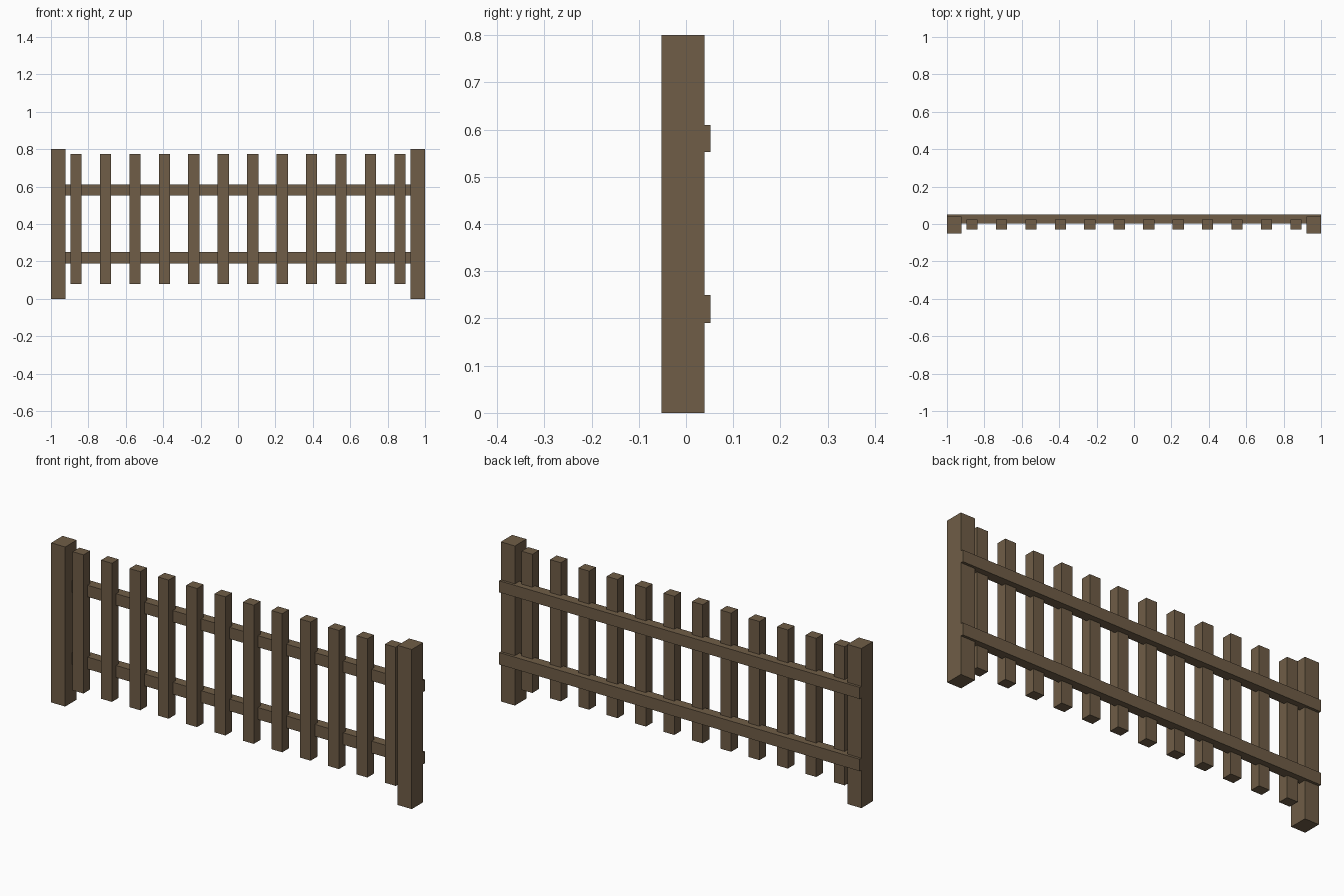
import bpy

if "Cube" in bpy.data.objects:
    bpy.data.objects.remove(bpy.data.objects["Cube"])

# Single weathered wood colour
wood = bpy.data.materials.new("brown_wood")
wood.diffuse_color = (0.16, 0.11, 0.063, 1.0)
wood.use_nodes = True
wood.node_tree.nodes["Principled BSDF"].inputs["Base Color"].default_value = wood.diffuse_color


def box(name, x, y, z):
    """Box from (min, max) ranges on each axis."""
    bpy.ops.mesh.primitive_cube_add(size=1)
    ob = bpy.context.object
    ob.name = name
    for v in ob.data.vertices:
        for i, (lo, hi) in enumerate((x, y, z)):
            v.co[i] = hi if v.co[i] > 0 else lo
    ob.data.materials.append(wood)
    return ob


# End posts
box("left_post", (-1.0, -0.922), (-0.052, 0.039), (0, 0.8))
box("right_post", (0.922, 1.0), (-0.052, 0.039), (0, 0.8))

# Horizontal rails, running across the back of the posts
box("lower_rail", (-1.0, 1.0), (0.003, 0.052), (0.19, 0.25))
box("upper_rail", (-1.0, 1.0), (0.003, 0.052), (0.552, 0.61))

# Evenly spaced pickets
COUNT, END, HALF = 12, 0.866, 0.03
for i in range(COUNT):
    cx = -END + 2 * END * i / (COUNT - 1)
    box(f"picket_{i + 1}", (cx - HALF, cx + HALF), (-0.03, 0.023), (0.08, 0.775))
